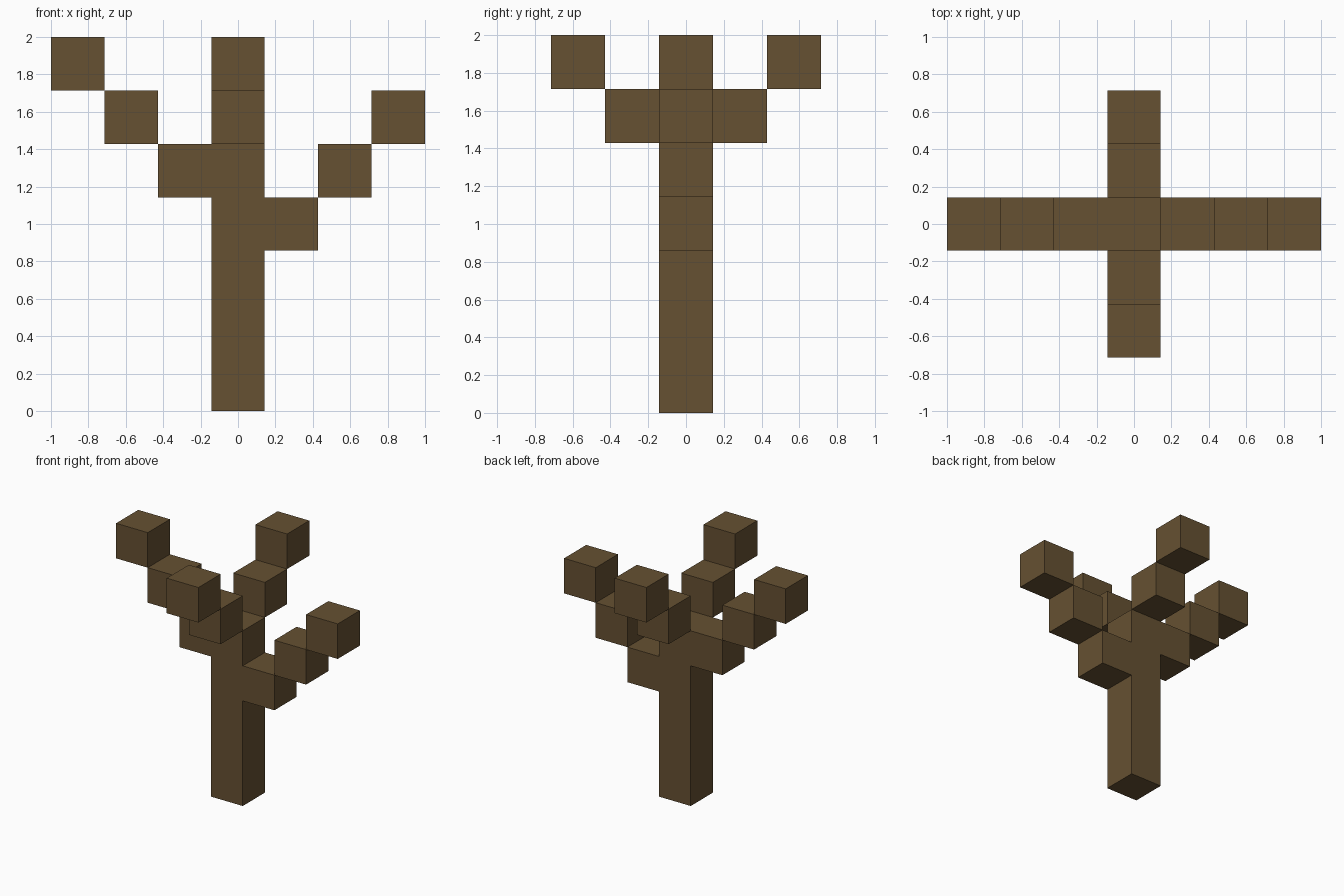
import bpy
import bmesh
from mathutils import Vector

default = bpy.data.objects.get("Cube")
if default:
    bpy.data.objects.remove(default, do_unlink=True)

UNIT = 2 / 7  # the tree is seven blocks tall and wide

bark = bpy.data.materials.new("brown_bark")
bark.use_nodes = True
color = (0.133, 0.082, 0.032, 1)
bark.diffuse_color = color
bark.node_tree.nodes["Principled BSDF"].inputs["Base Color"].default_value = color


def stair(direction, level, count):
    """Blocks stepping outward and upward from the trunk."""
    dx, dy = direction
    return [(dx * i, dy * i, level + i - 1) for i in range(1, count + 1)]


# Blocks of each part, as grid cells
parts = {
    "trunk": [(0, 0, level) for level in range(5)],
    "left_branch": stair((1, 0), 3, 3),
    "right_branch": stair((-1, 0), 4, 3),
    "front_branch": stair((0, -1), 5, 2),
    "back_branch": stair((0, 1), 5, 2),
}
filled = {cell for cells in parts.values() for cell in cells}


def build_blocks(name, cells):
    """Join blocks into one mesh, leaving out the faces where blocks meet."""
    bm = bmesh.new()
    for cell in cells:
        center = Vector(cell) + Vector((0, 0, 0.5))
        for axis in range(3):
            for sign in (-1, 1):
                normal = Vector((0, 0, 0))
                normal[axis] = sign
                if tuple(int(c) for c in Vector(cell) + normal) in filled:
                    continue
                u = Vector((0, 0, 0))
                u[(axis + 1) % 3] = 0.5
                v = normal.cross(u)
                mid = center + normal / 2
                corners = (mid - u - v, mid + u - v, mid + u + v, mid - u + v)
                bm.faces.new([bm.verts.new(p * UNIT) for p in corners])
    bmesh.ops.remove_doubles(bm, verts=bm.verts[:], dist=0.001)
    bmesh.ops.dissolve_limit(bm, angle_limit=0.01, verts=bm.verts[:], edges=bm.edges[:])
    mesh = bpy.data.meshes.new(name)
    bm.to_mesh(mesh)
    bm.free()
    mesh.materials.append(bark)
    bpy.context.collection.objects.link(bpy.data.objects.new(name, mesh))


for part_name, part_cells in parts.items():
    build_blocks(part_name, part_cells)
